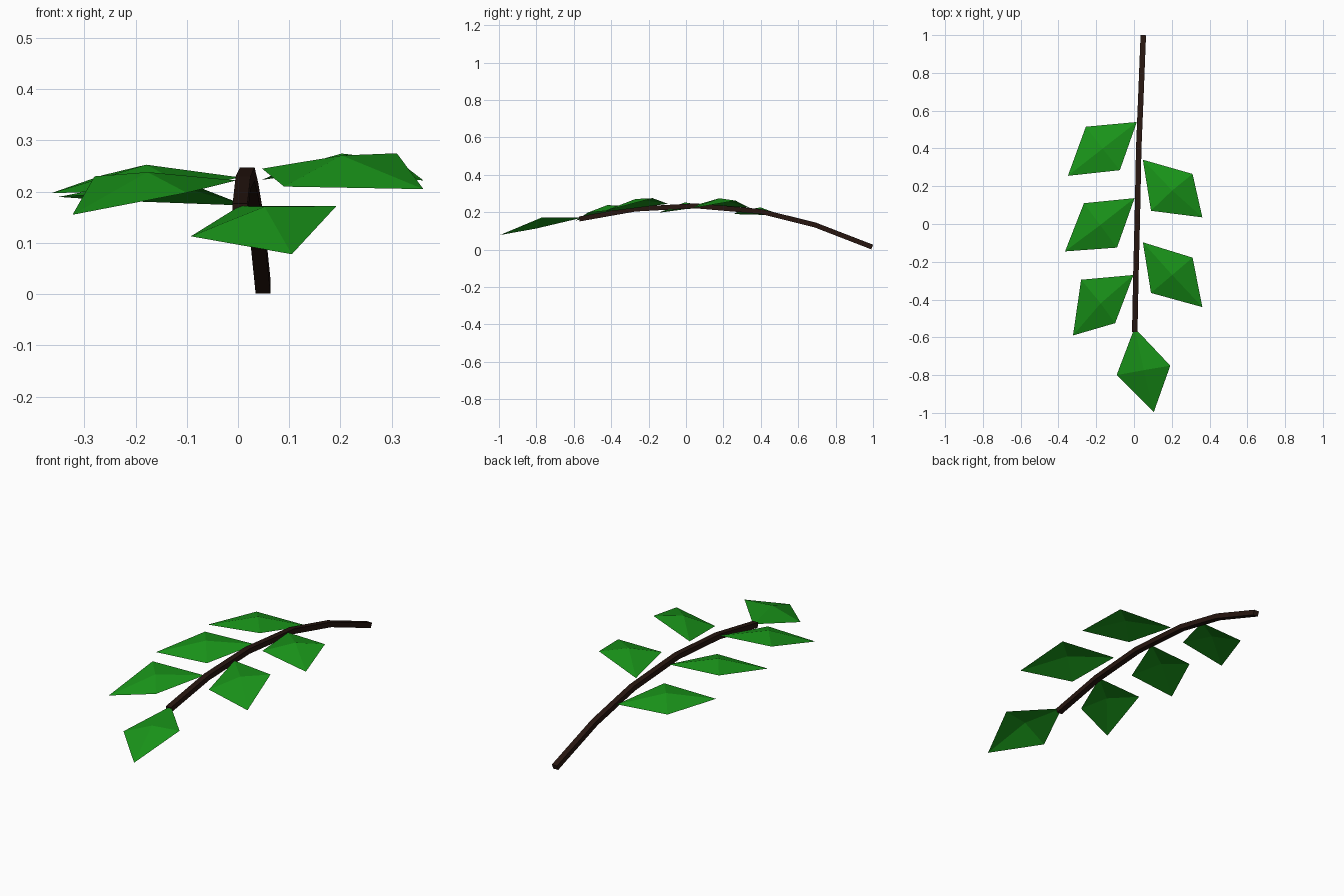
import bpy, bmesh
from mathutils import Vector

if "Cube" in bpy.data.objects:
    bpy.data.objects.remove(bpy.data.objects["Cube"])


def material(name, color):
    mat = bpy.data.materials.new(name)
    mat.diffuse_color = (*color, 1)
    mat.use_nodes = True
    mat.node_tree.nodes["Principled BSDF"].inputs["Base Color"].default_value = mat.diffuse_color
    return mat


def add_object(name, bm, mat):
    mesh = bpy.data.meshes.new(name)
    bm.to_mesh(mesh)
    bm.free()
    mesh.materials.append(mat)
    bpy.context.collection.objects.link(bpy.data.objects.new(name, mesh))


green = material("leaf_green", (0.01, 0.3, 0.01))
brown = material("bark_brown", (0.02, 0.008, 0.005))

# Arched stem: square section swept along a bent path
path = [Vector(p) for p in [(0.049, 0.995, 0.014), (0.037, 0.69, 0.132),
        (0.025, 0.40, 0.204), (0.018, 0.05, 0.234),
        (0.010, -0.27, 0.217), (0.004, -0.57, 0.164)]]
half = 0.0145
bm = bmesh.new()
rings = []
for i, p in enumerate(path):
    along = (path[min(i + 1, len(path) - 1)] - path[max(i - 1, 0)]).normalized()
    side = along.cross(Vector((0, 0, 1))).normalized() * half
    up = side.cross(along).normalized() * half * 0.9
    rings.append([bm.verts.new(p + side * a + up * b)
                  for a, b in ((-1, -1), (1, -1), (1, 1), (-1, 1))])
for r, s in zip(rings, rings[1:]):
    for k in range(4):
        n = (k + 1) % 4
        bm.faces.new((r[k], r[n], s[n], s[k]))
bm.faces.new(rings[0])
bm.faces.new(rings[-1])
bmesh.ops.recalc_face_normals(bm, faces=bm.faces)
add_object("stem", bm, brown)


# Leaves: four-cornered blades with a raised centre
def leaf(name, corners, bulge=0.037):
    bm = bmesh.new()
    pts = [Vector(c) for c in corners]
    centre = bm.verts.new(sum(pts, Vector()) / 4 + Vector((0, 0, bulge)))
    rim = [bm.verts.new(p) for p in pts]
    for k in range(4):
        f = bm.faces.new((centre, rim[k], rim[(k + 1) % 4]))
        f.normal_update()
        if f.normal.z < 0:
            f.normal_flip()
    add_object(name, bm, green)


leaf("left_leaf_back", [(0.015, 0.54, 0.173), (-0.255, 0.515, 0.183),
                        (-0.35, 0.255, 0.19), (-0.075, 0.285, 0.208)])
leaf("left_leaf_middle", [(0.003, 0.137, 0.228), (-0.265, 0.11, 0.232),
                          (-0.365, -0.145, 0.197), (-0.09, -0.125, 0.206)])
leaf("left_leaf_front", [(-0.003, -0.27, 0.222), (-0.28, -0.295, 0.23),
                         (-0.323, -0.59, 0.155), (-0.10, -0.525, 0.198)])
leaf("right_leaf_back", [(0.047, 0.34, 0.223), (0.31, 0.265, 0.262),
                         (0.362, 0.035, 0.222), (0.09, 0.07, 0.243)])
leaf("right_leaf_front", [(0.047, -0.097, 0.245), (0.31, -0.178, 0.275),
                          (0.362, -0.44, 0.205), (0.09, -0.365, 0.21)])
leaf("tip_leaf", [(0.003, -0.55, 0.172), (0.192, -0.75, 0.172),
                  (0.105, -0.995, 0.078), (-0.092, -0.80, 0.113)])
